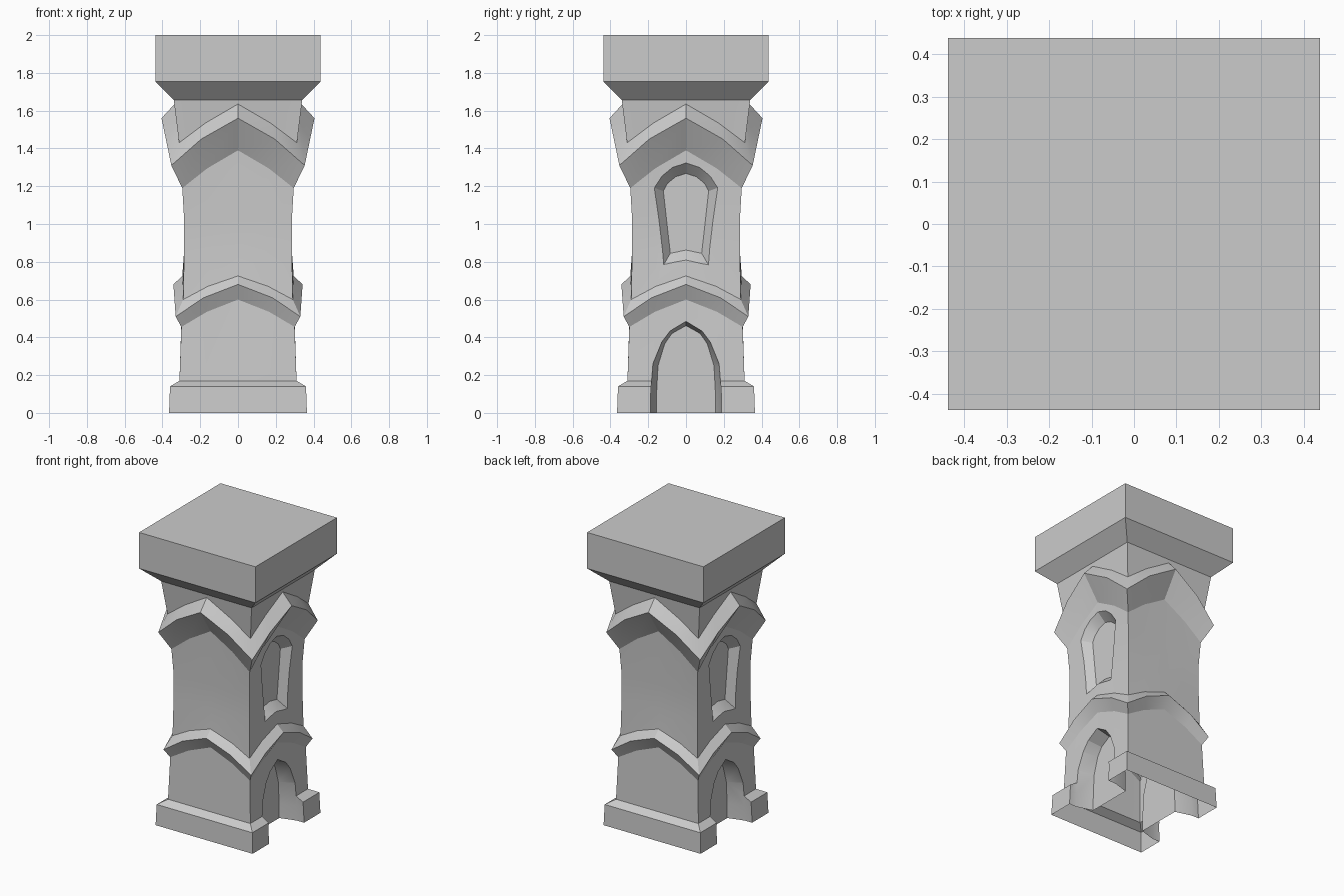
import bpy, bmesh
from mathutils import Matrix
from math import pi

if "Cube" in bpy.data.objects:
    bpy.data.objects.remove(bpy.data.objects["Cube"])

# Levels: (half width, z) at the corner, quarter point and middle of each side
def flat(h, z):
    return [(h, z)] * 3

levels = [
    flat(.365, 0), flat(.36, .14), flat(.31, .17),                 # plinth
    [(.30, .455), (.298, .535), (.295, .60)],                      # lower band
    [(.33, .51), (.337, .61), (.342, .68)],
    [(.29, .60), (.292, .67), (.295, .725)],
    flat(.285, .86), flat(.285, 1.02),                             # shaft
    [(.295, 1.19), (.295, 1.295), (.295, 1.39)],                   # upper band
    [(.353, 1.31), (.382, 1.45), (.405, 1.56)],
    [(.312, 1.43), (.325, 1.535), (.336, 1.635)],
    flat(.34, 1.657), flat(.438, 1.755), flat(.438, 2),            # cap
]


def make_object(name, bm):
    bmesh.ops.recalc_face_normals(bm, faces=bm.faces)
    me = bpy.data.meshes.new(name)
    bm.to_mesh(me)
    bm.free()
    ob = bpy.data.objects.new(name, me)
    bpy.context.collection.objects.link(ob)
    return ob


def loft(name, rings):
    bm = bmesh.new()
    vs = [[bm.verts.new(p) for p in ring] for ring in rings]
    n = len(vs[0])
    for a, b in zip(vs, vs[1:]):
        for i in range(n):
            j = (i + 1) % n
            bm.faces.new((a[i], a[j], b[j], b[i]))
    bm.faces.new(vs[0][::-1])
    bm.faces.new(vs[-1])
    return make_object(name, bm)


def tower_ring(level):
    (c, cz), (q, qz), (m, mz) = level
    side = [(-c, -c, cz), (-c * .55, -q, qz), (0, -m, mz), (c * .55, -q, qz)]
    ring = []
    for _ in range(4):
        ring += side
        side = [(-y, x, z) for x, y, z in side]
    return ring


tower = loft("tower", [tower_ring(l) for l in levels])


# Half outlines of openings, mirrored in y: (y, z) from bottom to apex
def outline(half):
    return half + [(-y, z) for y, z in reversed(half) if y > 0]


def opening(name, sections, turn):
    rings = [[(x, y, z) for y, z in outline(half)] for x, half in sections]
    ob = loft(name, rings)
    ob.data.transform(Matrix.Rotation(turn, 4, 'Z'))
    ob.hide_render = True
    return ob


door_out = [(.19, -.05), (.187, .1), (.176, .26), (.13, .375), (.085, .435), (0, .487)]
door_in = [(.158, -.05), (.156, .1), (.148, .25), (.113, .365), (.075, .42), (0, .462)]
win_out = [(0, .81), (.118, .785), (.165, 1.19), (.125, 1.25), (.07, 1.295), (0, 1.318)]
win_in = [(0, .862), (.083, .845), (.12, 1.175), (.098, 1.215), (.055, 1.25), (0, 1.268)]


def extend(outer, inner, k):
    return [(a + (a - c) * k, b + (b - d) * k) for (a, b), (c, d) in zip(outer, inner)]


cutters = []
for turn in (0, pi):
    cutters.append(opening("door_cutter", [(.5, door_out), (.31, door_out), (.2, door_in)], turn))
    cutters.append(opening("window_cutter",
                           [(.34, extend(win_out, win_in, 1)), (.288, win_out), (.235, win_in)], turn))
for cut in cutters:
    mod = tower.modifiers.new("opening", 'BOOLEAN')
    mod.operation = 'DIFFERENCE'
    mod.solver = 'EXACT'
    mod.object = cut

# Bake the openings, then leave the underside open as a shell
deps = bpy.context.evaluated_depsgraph_get()
mesh = bpy.data.meshes.new_from_object(tower.evaluated_get(deps))
tower.modifiers.clear()
tower.data = mesh
for cut in cutters:
    bpy.data.objects.remove(cut)
bm = bmesh.new()
bm.from_mesh(mesh)
under = [f for f in bm.faces if all(abs(v.co.z) < 1e-4 for v in f.verts)]
bmesh.ops.delete(bm, geom=under, context='FACES')
bm.to_mesh(mesh)
bm.free()

bpy.context.view_layer.objects.active = tower
tower.select_set(True)
bpy.ops.object.shade_smooth_by_angle(angle=.4)
